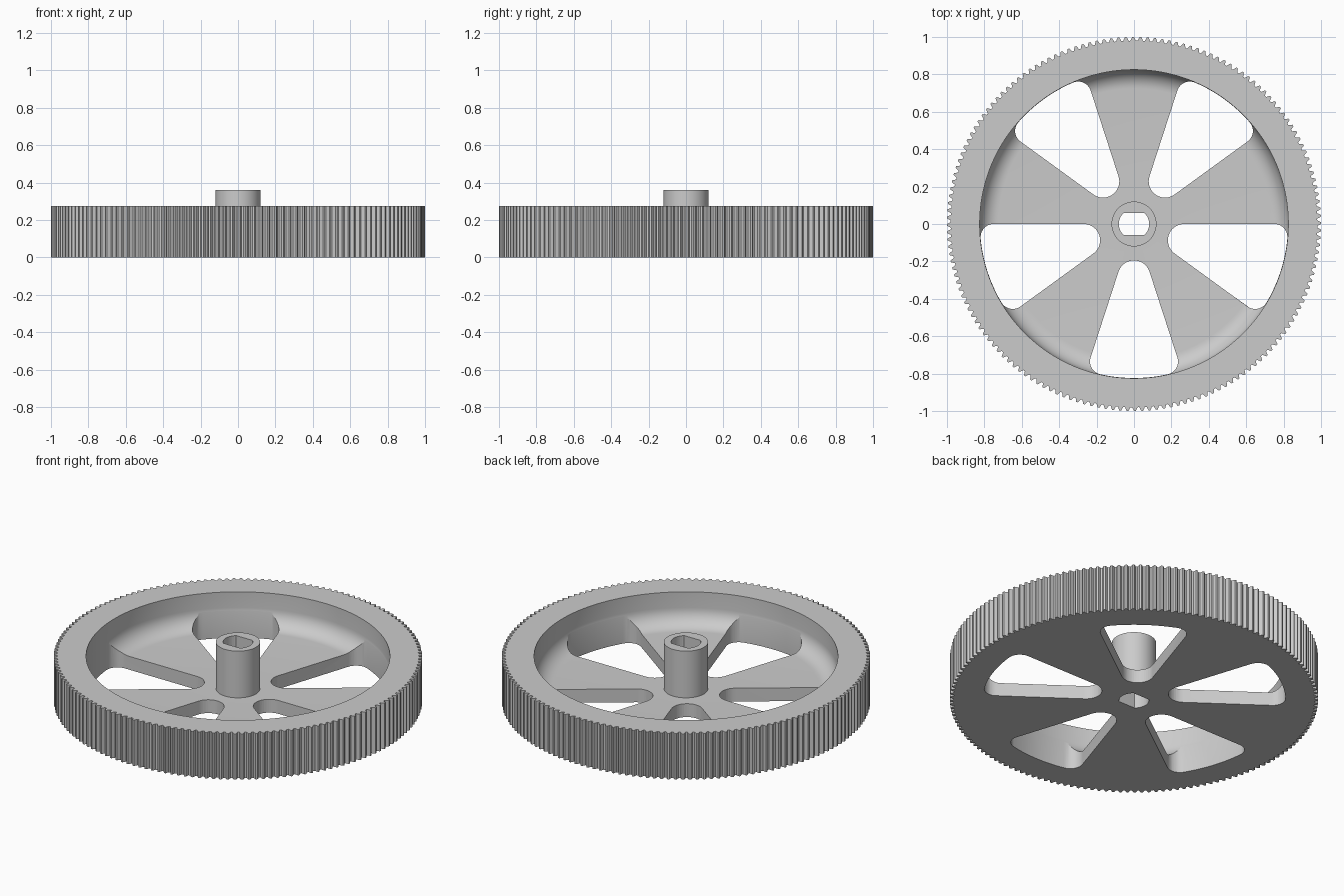
import bpy, bmesh
from math import sin, cos, pi, radians, asin, sqrt

if "Cube" in bpy.data.objects:
    bpy.data.objects.remove(bpy.data.objects["Cube"])

TEETH = 160
SEG = TEETH * 4
RIM_IN, WEB_TOP, RIM_TOP, FILLET = 0.825, 0.08, 0.275, 0.10


def add_object(name, bm):
    bmesh.ops.recalc_face_normals(bm, faces=bm.faces)
    mesh = bpy.data.meshes.new(name)
    bm.to_mesh(mesh)
    bm.free()
    ob = bpy.data.objects.new(name, mesh)
    bpy.context.collection.objects.link(ob)
    return ob


def arc(cx, cy, r, a0, a1, n):
    return [(cx + r * cos(a0 + (a1 - a0) * i / n),
             cy + r * sin(a0 + (a1 - a0) * i / n)) for i in range(n + 1)]


def prism(name, pts, z0, z1):
    bm = bmesh.new()
    face = bm.faces.new([bm.verts.new((x, y, z0)) for x, y in pts])
    out = bmesh.ops.extrude_face_region(bm, geom=[face])["geom"]
    for v in out:
        if isinstance(v, bmesh.types.BMVert):
            v.co.z = z1
    return add_object(name, bm)


# Toothed wheel: lathe section (radius, z); outermost points follow the teeth
profile = [(0.03, 0), (1, 0), (1, RIM_TOP), (RIM_IN, RIM_TOP)]
profile += arc(RIM_IN - FILLET, WEB_TOP + FILLET, FILLET, 0, -pi / 2, 10)
profile += [(0.12, WEB_TOP), (0.12, 0.36), (0.03, 0.36)]
tooth = [1.0, 1.0, 0.98, 0.98]

bm = bmesh.new()
rings = []
for i in range(SEG):
    a = 2 * pi * i / SEG
    rings.append([bm.verts.new(((tooth[i % 4] if r == 1 else r) * cos(a),
                                (tooth[i % 4] if r == 1 else r) * sin(a), z))
                  for r, z in profile])
n = len(profile)
for i in range(SEG):
    p, q = rings[i], rings[(i + 1) % SEG]
    for j in range(n):
        k = (j + 1) % n
        bm.faces.new((p[j], q[j], q[k], p[k]))
wheel = add_object("toothed_wheel", bm)

cutters = []

# Five rounded wedge windows between the spokes
half, R, f = radians(18), 0.8235, 0.07
d = 0.282
off = half - asin(f / (R - f))
for s in range(5):
    m = radians(-90 + 72 * s)
    pts = arc(d * cos(m), d * sin(m), d * sin(half),
              m + half + pi / 2, m - half + 3 * pi / 2, 16)
    lo, hi = m - off, m + off
    pts += arc((R - f) * cos(lo), (R - f) * sin(lo), f, m - half - pi / 2, lo, 10)
    pts += arc(0, 0, R, lo, hi, 24)[1:-1]
    pts += arc((R - f) * cos(hi), (R - f) * sin(hi), f, hi, m + half + pi / 2, 10)
    cutters.append(prism("window_cutter", pts, -0.1, 0.22))

# Shaft bore with two flats
b = asin(0.06 / 0.081)
cutters.append(prism("bore_cutter", arc(0, 0, 0.081, -b, b, 12)
                     + arc(0, 0, 0.081, pi - b, pi + b, 12), -0.1, 0.5))

bpy.context.view_layer.objects.active = wheel
wheel.select_set(True)
for c in cutters:
    c.hide_render = True
    mod = wheel.modifiers.new("cut", "BOOLEAN")
    mod.operation, mod.solver, mod.object = "DIFFERENCE", "EXACT", c
    bpy.ops.object.modifier_apply(modifier=mod.name)
    bpy.data.objects.remove(c)

bpy.ops.object.shade_smooth_by_angle(angle=radians(25))
